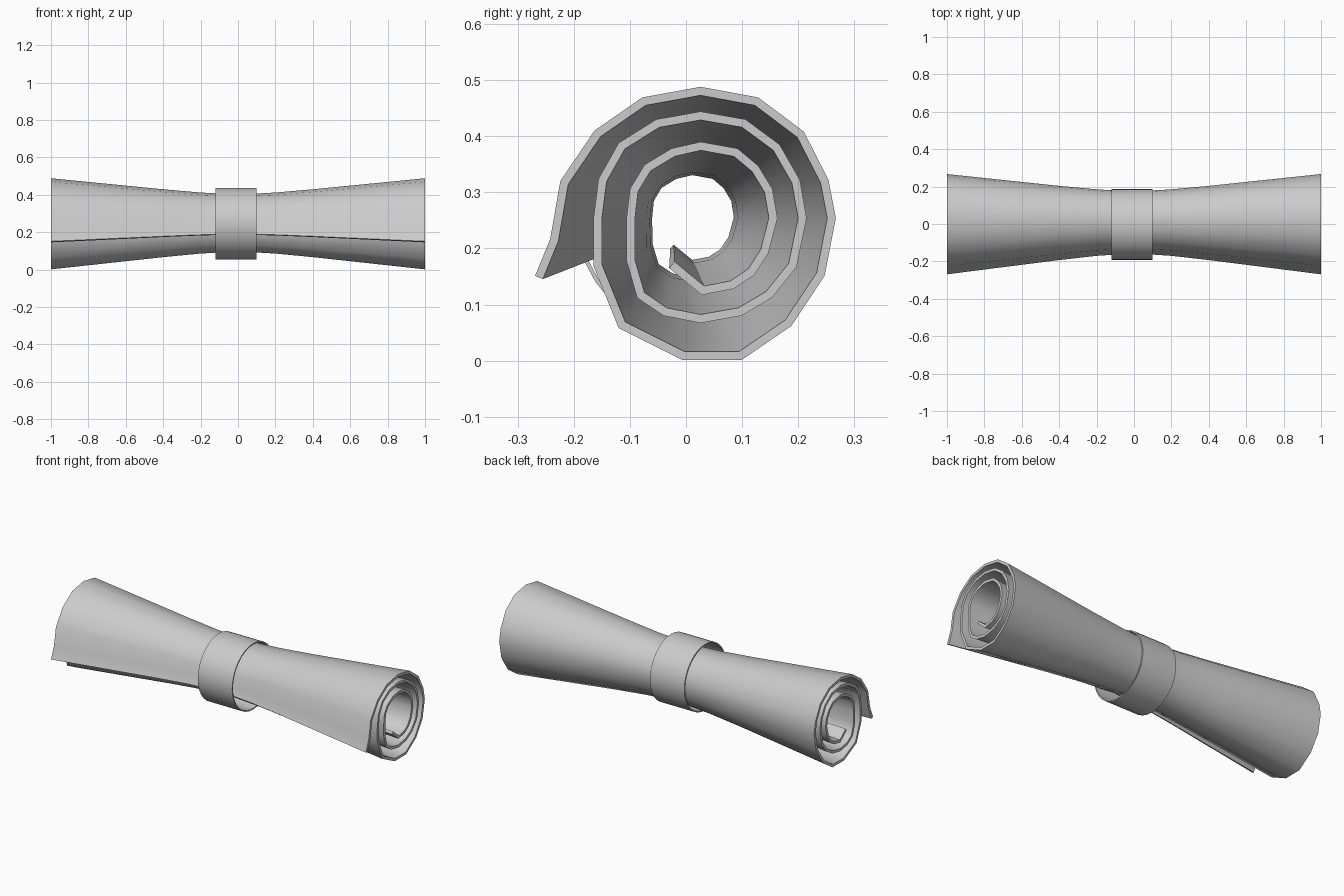
import bpy
import bmesh
import math
from mathutils import Vector

if "Cube" in bpy.data.objects:
    bpy.data.objects.remove(bpy.data.objects["Cube"], do_unlink=True)


def make_material(name, value):
    material = bpy.data.materials.new(name)
    material.use_nodes = True
    colour = (value, value, value, 1)
    material.diffuse_color = colour
    material.node_tree.nodes["Principled BSDF"].inputs["Base Color"].default_value = colour
    return material


paper_grey = make_material("paper grey", 0.6)


def finish(mesh_builder, name, angle):
    """Turn a bmesh into a smooth-shaded object."""
    bmesh.ops.recalc_face_normals(mesh_builder, faces=mesh_builder.faces)
    mesh = bpy.data.meshes.new(name)
    mesh_builder.to_mesh(mesh)
    mesh_builder.free()
    mesh.materials.append(paper_grey)
    obj = bpy.data.objects.new(name, mesh)
    bpy.context.collection.objects.link(obj)
    bpy.ops.object.select_all(action="DESELECT")
    obj.select_set(True)
    bpy.context.view_layer.objects.active = obj
    bpy.ops.object.shade_smooth_by_angle(angle=math.radians(angle))
    return obj


def offset_inward(points, thickness):
    """Mitred copy of an open path, moved to the right of its direction."""
    result = []
    for i, point in enumerate(points):
        before = (point - points[i - 1]).normalized() if i > 0 else None
        after = (points[i + 1] - point).normalized() if i < len(points) - 1 else None
        before, after = before or after, after or before
        normals = [Vector((d.y, -d.x)) for d in (before, after)]
        mitre = (normals[0] + normals[1]).normalized()
        result.append(point + mitre * thickness / max(mitre.dot(normals[0]), 0.5))
    return result


# Rolled sheet: outer face of the spiral at the wide ends, as (y, z), flap first
spiral = [Vector(p) for p in (
    (-.269, .151), (-.242, .217), (-.224, .32), (-.163, .41), (-.078, .469),
    (.026, .488), (.129, .469), (.21, .408), (.254, .322), (.267, .254),
    (.247, .151), (.188, .062), (.099, .001), (-.006, .001), (-.12, .058),
    (-.165, .169), (-.165, .253), (-.156, .324), (-.12, .388), (-.053, .43),
    (.026, .444), (.106, .43), (.167, .385), (.203, .322), (.215, .254),
    (.197, .167), (.153, .112), (.099, .08), (.026, .067), (-.04, .08),
    (-.087, .112), (-.106, .178), (-.106, .254), (-.1, .306), (-.074, .349),
    (-.026, .378), (.026, .39), (.092, .378), (.129, .347), (.154, .306),
    (.163, .254), (.147, .192), (.122, .153), (.085, .128), (.028, .117),
    (-.03, .165))]
count = len(spiral)
inner = offset_inward(spiral, 0.015)
loop = spiral + inner[::-1]

# The roll is pinched towards the middle: (x, scale), mirrored to -x
half = [(0, .625), (.2, .67), (.4, .745), (1, 1)]
stations = [(-x, s) for x, s in half[:0:-1]] + half

bm = bmesh.new()
rings = []
for x, scale in stations:
    ring = []
    for i, point in enumerate(loop):
        along = min(i, 2 * count - 1 - i) / (count - 1)
        centre = Vector((.03 - .055 * along, .257))
        y, z = centre + (point - centre) * scale
        ring.append(bm.verts.new((x, y, z)))
    rings.append(ring)
for a, b in zip(rings, rings[1:]):
    for i in range(len(loop)):
        j = (i + 1) % len(loop)
        bm.faces.new((a[i], a[j], b[j], b[i]))
for ring in (rings[0], rings[-1]):
    for i in range(count - 1):
        bm.faces.new((ring[i], ring[i + 1], ring[-2 - i], ring[-1 - i]))
finish(bm, "rolled_sheet", 50)

# Band: thin open ring holding the roll at its middle
sides = 32
bm = bmesh.new()
corners = [(-.12, .19), (.098, .19), (.098, .183), (-.12, .183)]
rings = []
for k in range(sides):
    turn = 2 * math.pi * k / sides
    rings.append([bm.verts.new((x, r * math.cos(turn) - .003, r * math.sin(turn) + .245))
                  for x, r in corners])
for k in range(sides):
    a, b = rings[k], rings[(k + 1) % sides]
    for i in range(4):
        j = (i + 1) % 4
        bm.faces.new((a[i], a[j], b[j], b[i]))
finish(bm, "band", 40)
